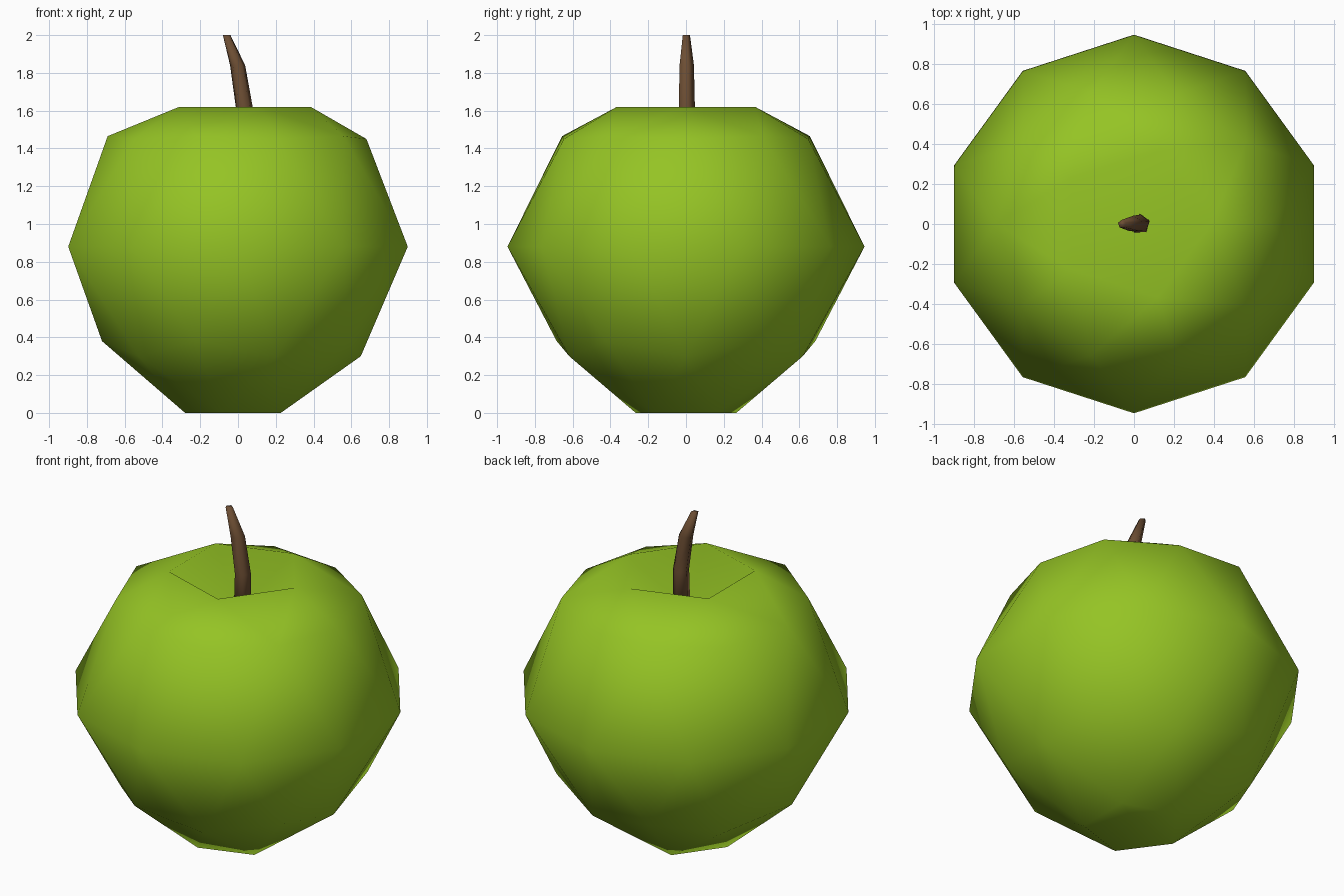
import bpy, bmesh, math
from mathutils import Vector

if "Cube" in bpy.data.objects:
    bpy.data.objects.remove(bpy.data.objects["Cube"])


def material(name, rgb):
    m = bpy.data.materials.new(name)
    m.diffuse_color = (*rgb, 1)
    m.use_nodes = True
    m.node_tree.nodes["Principled BSDF"].inputs["Base Color"].default_value = m.diffuse_color
    return m


def finish(bm, name, mat):
    bmesh.ops.recalc_face_normals(bm, faces=bm.faces)
    me = bpy.data.meshes.new(name)
    bm.to_mesh(me)
    bm.free()
    me.materials.append(mat)
    me.polygons.foreach_set("use_smooth", [True] * len(me.polygons))
    ob = bpy.data.objects.new(name, me)
    bpy.context.collection.objects.link(ob)
    return ob


green = material("apple green", (0.30, 0.55, 0.018))
brown = material("stem brown", (0.15, 0.075, 0.033))

# Fruit: icosphere whose rings are moved to an apple profile
# (sphere height, new radius, new height)
RINGS = [(-1, 0, 0.05), (-0.851, 0.28, 0), (-0.526, 0.65, 0.30),
         (-0.447, 0.72, 0.38), (0, 0.945, 0.88), (0.447, 0.68, 1.45),
         (0.526, 0.69, 1.465), (0.851, 0.385, 1.62), (1, 0, 1.37)]
bm = bmesh.new()
bmesh.ops.create_icosphere(bm, subdivisions=2, radius=1)
for v in bm.verts:
    _, r, z = min(RINGS, key=lambda k: abs(k[0] - v.co.z))
    flat = Vector((v.co.x, v.co.y, 0))
    flat = flat.normalized() * r if r else Vector()
    v.co = (flat.x, flat.y, z)
finish(bm, "apple_body", green)

# Stem: five-sided tapered tube bending to the left (x, z, radius)
PATH = [(0.03, 1.35, 0.052), (0.033, 1.62, 0.047),
        (-0.002, 1.84, 0.042), (-0.06, 2.0, 0.021)]
SIDES = 5
bm = bmesh.new()
loops = []
for x, z, r in PATH:
    angles = [math.pi / 2 + math.tau * i / SIDES for i in range(SIDES)]
    loops.append([bm.verts.new((x + r * math.cos(a), r * math.sin(a), z))
                  for a in angles])
for lo, hi in zip(loops, loops[1:]):
    for i in range(SIDES):
        j = (i + 1) % SIDES
        bm.faces.new((lo[i], lo[j], hi[j], hi[i]))
bm.faces.new(loops[0])
bm.faces.new(loops[-1])
finish(bm, "stem", brown)
